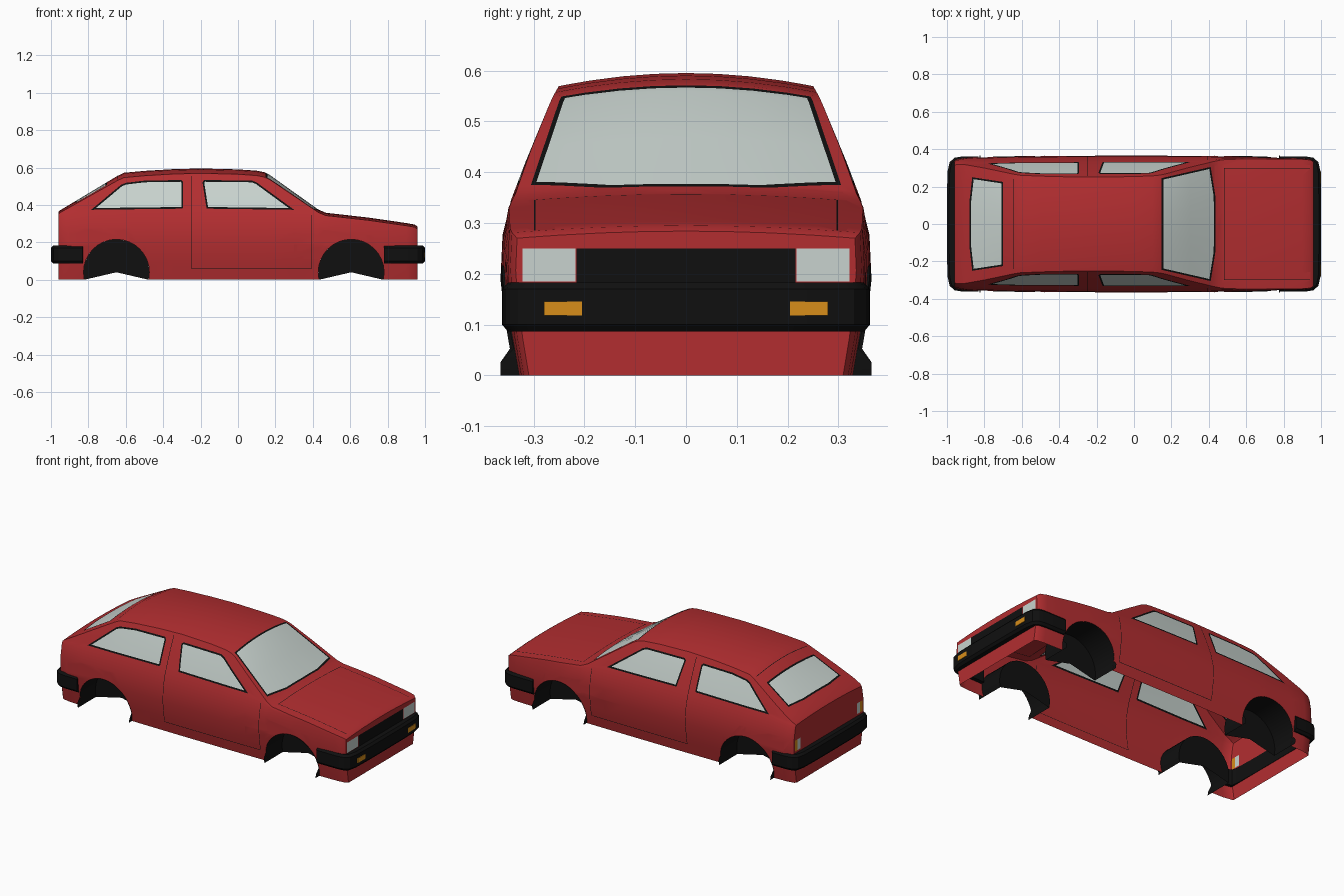
import bpy, bmesh, math
from mathutils import Vector

if "Cube" in bpy.data.objects:
    bpy.data.objects.remove(bpy.data.objects["Cube"])


def material(name, rgb):
    m = bpy.data.materials.new(name)
    m.diffuse_color = (*rgb, 1)
    m.use_nodes = True
    m.node_tree.nodes["Principled BSDF"].inputs["Base Color"].default_value = m.diffuse_color
    return m


RED = material("red paint", (0.45, 0.027, 0.03))
BLACK = material("black trim", (0.005, 0.005, 0.005))
GLASS = material("pale glass", (0.58, 0.65, 0.62))
AMBER = material("amber lens", (0.68, 0.27, 0.01))
MATS = [RED, BLACK, GLASS, AMBER]


def interp(table, t):
    for (a, va), (b, vb) in zip(table, table[1:]):
        if t <= b:
            return va + (vb - va) * max(0, (t - a) / (b - a))
    return table[-1][1]


def finish(bm, name, mats, angle=30):
    bmesh.ops.recalc_face_normals(bm, faces=bm.faces)
    me = bpy.data.meshes.new(name)
    bm.to_mesh(me)
    bm.free()
    for m in mats:
        me.materials.append(m)
    ob = bpy.data.objects.new(name, me)
    bpy.context.collection.objects.link(ob)
    bpy.ops.object.select_all(action='DESELECT')
    ob.select_set(True)
    bpy.context.view_layer.objects.active = ob
    bpy.ops.object.shade_smooth_by_angle(angle=math.radians(angle))
    return ob


# Body shape: centre-line height, crown drop, width by height, width by length
TOP = [(-.96, .362), (-.95, .372), (-.645, .555), (-.61, .572), (-.5, .582), (-.35, .591),
       (-.2, .595), (0, .59), (.1, .583), (.14, .575), (.17, .56), (.43, .375), (.47, .358),
       (.7, .332), (.9, .303), (.945, .295), (.96, .284)]
DROP = [(-.96, .012), (-.62, .026), (.14, .026), (.45, .015), (.96, .014)]
WIDTH = [(0, .336), (.1, .354), (.19, .365), (.276, .361), (.33, .352), (.365, .334),
         (.42, .316), (.545, .264), (.57, .25)]
PLAN = [(-.96, .92), (-.945, .955), (-.9, .97), (-.6, .99), (-.2, 1), (.2, 1),
        (.6, .99), (.9, .965), (.945, .95), (.96, .92)]
STATIONS = sorted({x for x, _ in TOP} | {-.9, -.8, .3, .6, .8})


def half_width(x, z):
    return interp(WIDTH, z) * interp(PLAN, x)


def section(x):
    top = interp(TOP, x)
    edge = top - interp(DROP, x)
    belt = min(.345, edge - .012)
    zs = [belt * f for f in (0, .28, .55, .8, 1)] + [belt + (edge - belt) * f for f in (.33, .66, 1)]
    side = [(half_width(x, z), z) for z in zs]
    w = side[-1][0]
    crown = [(w * u, top - (top - edge) * u * u) for u in (.92, .75, .5, .25)]
    half = side + crown
    return [(x, y, z) for y, z in half] + [(x, 0, top)] + [(x, -y, z) for y, z in reversed(half)]


def ccw(poly):
    area = sum(p[0] * q[1] - q[0] * p[1] for p, q in zip(poly, poly[1:] + poly[:1]))
    return poly if area > 0 else poly[::-1]


def inset(poly, d):
    poly, out = [Vector(p) for p in ccw(poly)], []
    for i, p in enumerate(poly):
        e1, e2 = (p - poly[i - 1]).normalized(), (poly[(i + 1) % len(poly)] - p).normalized()
        n1, n2 = Vector((-e1.y, e1.x)), Vector((-e2.y, e2.x))
        out.append(tuple(p + (n1 + n2) * d / (1 + n1.dot(n2))))
    return out


def cut(bm, poly, axes, ok, mat=None):
    """Cut a convex outline through the chosen faces, then colour or remove the inside."""
    poly = ccw(poly)
    a, b = axes
    lo = [min(p[i] for p in poly) for i in (0, 1)]
    hi = [max(p[i] for p in poly) for i in (0, 1)]

    def near(f):
        return all(max(v.co[k] for v in f.verts) > lo[i] and min(v.co[k] for v in f.verts) < hi[i]
                   for i, k in enumerate(axes))
    bm.normal_update()
    faces = [f for f in bm.faces if ok(f) and near(f)]
    for p, q in zip(poly, poly[1:] + poly[:1]):
        co, no = Vector((0, 0, 0)), Vector((0, 0, 0))
        co[a], co[b] = p
        no[a], no[b] = q[1] - p[1], p[0] - q[0]
        no.normalize()
        geom = set(faces) | {e for f in faces for e in f.edges} | {v for f in faces for v in f.verts}
        res = bmesh.ops.bisect_plane(bm, geom=list(geom), dist=1e-6, plane_co=co, plane_no=no)
        faces = [f for f in res['geom'] if isinstance(f, bmesh.types.BMFace)
                 and (f.calc_center_median() - co).dot(no) < 0]
    if mat is None:
        bmesh.ops.delete(bm, geom=faces, context='FACES')
    else:
        for f in faces:
            f.material_index = MATS.index(mat)


def rect(x0, x1, y0, y1):
    return [(x0, y0), (x1, y0), (x1, y1), (x0, y1)]


def is_side(f): return abs(f.normal.y) > .6
def is_top(f): return f.normal.z > .5
def is_nose(f): return f.normal.x > .9 and f.calc_center_median().x > .95
def is_tail(f): return f.normal.x < -.9 and f.calc_center_median().x < -.95


# Body shell, open underneath
bm = bmesh.new()
rings = [[bm.verts.new(c) for c in section(x)] for x in STATIONS]
for r, s in zip(rings, rings[1:]):
    for i in range(len(r) - 1):
        bm.faces.new((r[i], r[i + 1], s[i + 1], s[i]))
bm.faces.new(rings[0])
bm.faces.new(rings[-1][::-1])
bmesh.ops.recalc_face_normals(bm, faces=bm.faces)

# Wheel arch openings
ARCHES, ARCH_Z, ARCH_R = (-.65, .605), .04, .176
for cx in ARCHES:
    cut(bm, [(cx + ARCH_R * math.cos(k * math.tau / 32), ARCH_Z + ARCH_R * math.sin(k * math.tau / 32))
             for k in range(32)], (0, 2), is_side)

# Windows with black seals
rear_side = [(-.785, .374), (-.297, .38), (-.293, .388), (-.293, .522), (-.303, .533),
             (-.5, .53), (-.6, .518), (-.625, .508)]
front_side = [(-.168, .38), (.3, .374), (.1, .52), (.075, .53), (-.18, .533), (-.19, .522)]
windscreen = [(.148, -.245), (.148, .245), (.41, .305), (.435, .15), (.437, 0), (.435, -.15), (.41, -.305)]
rear_screen = [(-.70, -.225), (-.70, .225), (-.865, .25), (-.88, .12), (-.88, -.12), (-.865, -.25)]
for outline, axes, ok in ((rear_side, (0, 2), is_side), (front_side, (0, 2), is_side),
                          (windscreen, (0, 1), is_top), (rear_screen, (0, 1), is_top)):
    cut(bm, outline, axes, ok, BLACK)
    cut(bm, inset(outline, .009), axes, ok, GLASS)

# Door, bonnet and hatch seams
for r in (rect(-.252, -.249, .06, .555), rect(.392, .395, .06, .345), rect(-.249, .392, .06, .063)):
    cut(bm, r, (0, 2), is_side, BLACK)
for r in (rect(.48, .483, -.3, .3), rect(-.645, -.642, -.24, .24),
          rect(.483, .94, .296, .299), rect(.483, .94, -.299, -.296)):
    cut(bm, r, (0, 1), is_top, BLACK)

# Grille, headlights and tail lights
cut(bm, rect(-.215, .215, .183, .25), (1, 2), is_nose, BLACK)
for s in (-1, 1):
    cut(bm, rect(*sorted((s * .217, s * .322)), .185, .25), (1, 2), is_nose, GLASS)
    cut(bm, rect(*sorted((s * .27, s * .3)), .195, .26), (1, 2), is_tail, GLASS)
    cut(bm, rect(*sorted((s * .3, s * .325)), .195, .26), (1, 2), is_tail, AMBER)
finish(bm, "body_shell", MATS)

# Wheel wells: arched liners with an inner wall
for cx, end in zip(ARCHES, ("rear", "front")):
    for s, label in ((1, "left"), (-1, "right")):
        bm = bmesh.new()
        a0 = -math.asin(ARCH_Z / ARCH_R)
        hub = bm.verts.new((cx, s * .19, ARCH_Z))
        outer, inner = [], []
        for k in range(25):
            a = a0 + (math.pi - 2 * a0) * k / 24
            x, z = cx + ARCH_R * math.cos(a), max(0, ARCH_Z + ARCH_R * math.sin(a))
            y = .365 if z < .03 else half_width(x, z) + .003
            outer.append(bm.verts.new((x, s * y, z)))
            inner.append(bm.verts.new((x, s * .19, z)))
        for k in range(24):
            bm.faces.new((outer[k], outer[k + 1], inner[k + 1], inner[k]))
            bm.faces.new((inner[k], inner[k + 1], hub))
        finish(bm, f"{end}_{label}_wheel_well", [BLACK])

# Wrap-around bumpers
PROFILE = [(-.03, .088), (0, .086), (.012, .1), (.012, .17), (0, .183), (-.03, .183)]
for s, start, name in ((1, .78, "front_bumper"), (-1, .83, "rear_bumper")):
    half = [(start, .35), (.92, .349), (.955, .343), (.975, .325), (.985, .28), (.988, .15)]
    path = [Vector(p) for p in half + [(.988, 0)] + [(x, -y) for x, y in reversed(half)]]
    bm, rings = bmesh.new(), []
    for i, p in enumerate(path):
        t = (path[min(i + 1, len(path) - 1)] - path[max(i - 1, 0)]).normalized()
        n = Vector((-t.y, t.x))
        rings.append([bm.verts.new((s * (p.x + n.x * o), p.y + n.y * o, z)) for o, z in PROFILE])
    for r, q in zip(rings, rings[1:]):
        for k in range(6):
            bm.faces.new((r[k], r[(k + 1) % 6], q[(k + 1) % 6], q[k]))
    bm.faces.new(rings[0])
    bm.faces.new(rings[-1])
    finish(bm, name, [BLACK])

# Indicators on the front bumper
for s, label in ((1, "left"), (-1, "right")):
    bm = bmesh.new()
    bmesh.ops.create_cube(bm, size=1)
    for v in bm.verts:
        v.co = Vector((.9965 + v.co.x * .009, s * .242 + v.co.y * .075, .132 + v.co.z * .028))
    finish(bm, f"{label}_indicator", [AMBER])
